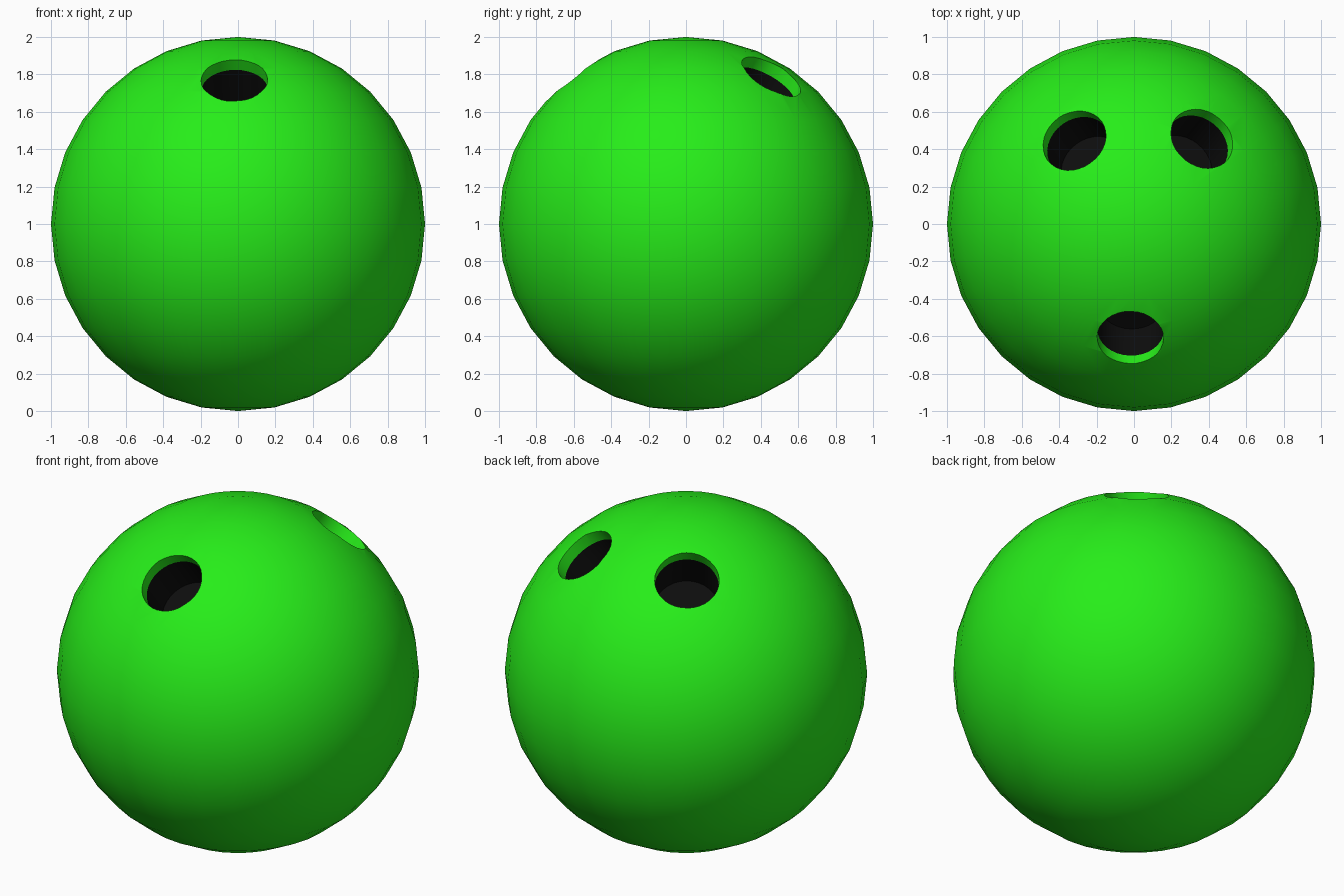
import bpy, bmesh, math
from mathutils import Vector

if "Cube" in bpy.data.objects:
    bpy.data.objects.remove(bpy.data.objects["Cube"])


def material(name, color):
    m = bpy.data.materials.new(name)
    m.diffuse_color = color
    m.use_nodes = True
    m.node_tree.nodes["Principled BSDF"].inputs["Base Color"].default_value = m.diffuse_color
    return m


green = material("green", (0.02, 0.85, 0.01, 1))
black = material("black", (0.004, 0.004, 0.004, 1))
CENTRE = Vector((0, 0, 1))
HOLE_RADIUS = 0.178
# distances from ball centre: hole bottom, dark/green boundary, above surface
LEVELS = (0.68, 0.91, 1.15)


def hole_cutter(name, x, y):
    """Radial stepped cylinder: dark deep part, green collar near the surface."""
    axis = Vector((x, y, math.sqrt(1 - x * x - y * y)))
    rot = axis.to_track_quat('Z', 'Y')
    bm = bmesh.new()
    n = 32
    rings = [[bm.verts.new(CENTRE + rot @ Vector((HOLE_RADIUS * math.cos(2 * math.pi * i / n),
                                                  HOLE_RADIUS * math.sin(2 * math.pi * i / n), h)))
              for i in range(n)] for h in LEVELS]
    bm.faces.new(rings[0][::-1]).material_index = 1
    bm.faces.new(rings[-1])
    for k in range(2):
        for i in range(n):
            j = (i + 1) % n
            f = bm.faces.new((rings[k][i], rings[k][j], rings[k + 1][j], rings[k + 1][i]))
            f.material_index = 1 - k
    me = bpy.data.meshes.new(name)
    bm.to_mesh(me)
    bm.free()
    me.materials.append(green)
    me.materials.append(black)
    ob = bpy.data.objects.new(name, me)
    bpy.context.collection.objects.link(ob)
    ob.hide_render = True
    return ob


# Ball
bpy.ops.mesh.primitive_uv_sphere_add(segments=32, ring_count=16, radius=1, location=CENTRE)
ball = bpy.context.object
ball.name = "ball"
ball.data.materials.append(green)
ball.data.materials.append(black)

# Thumb hole and two finger holes
holes = {"thumb_hole": (-0.02, -0.62),
         "right_finger_hole": (0.37, 0.465),
         "left_finger_hole": (-0.325, 0.455)}
for name, (x, y) in holes.items():
    cutter = hole_cutter(name + "_cutter", x, y)
    mod = ball.modifiers.new(name, 'BOOLEAN')
    mod.operation = 'DIFFERENCE'
    mod.solver = 'EXACT'
    mod.object = cutter
    bpy.context.view_layer.objects.active = ball
    bpy.ops.object.modifier_apply(modifier=mod.name)
    bpy.data.objects.remove(cutter)

ball.select_set(True)
bpy.ops.object.shade_smooth_by_angle(angle=math.radians(30))
